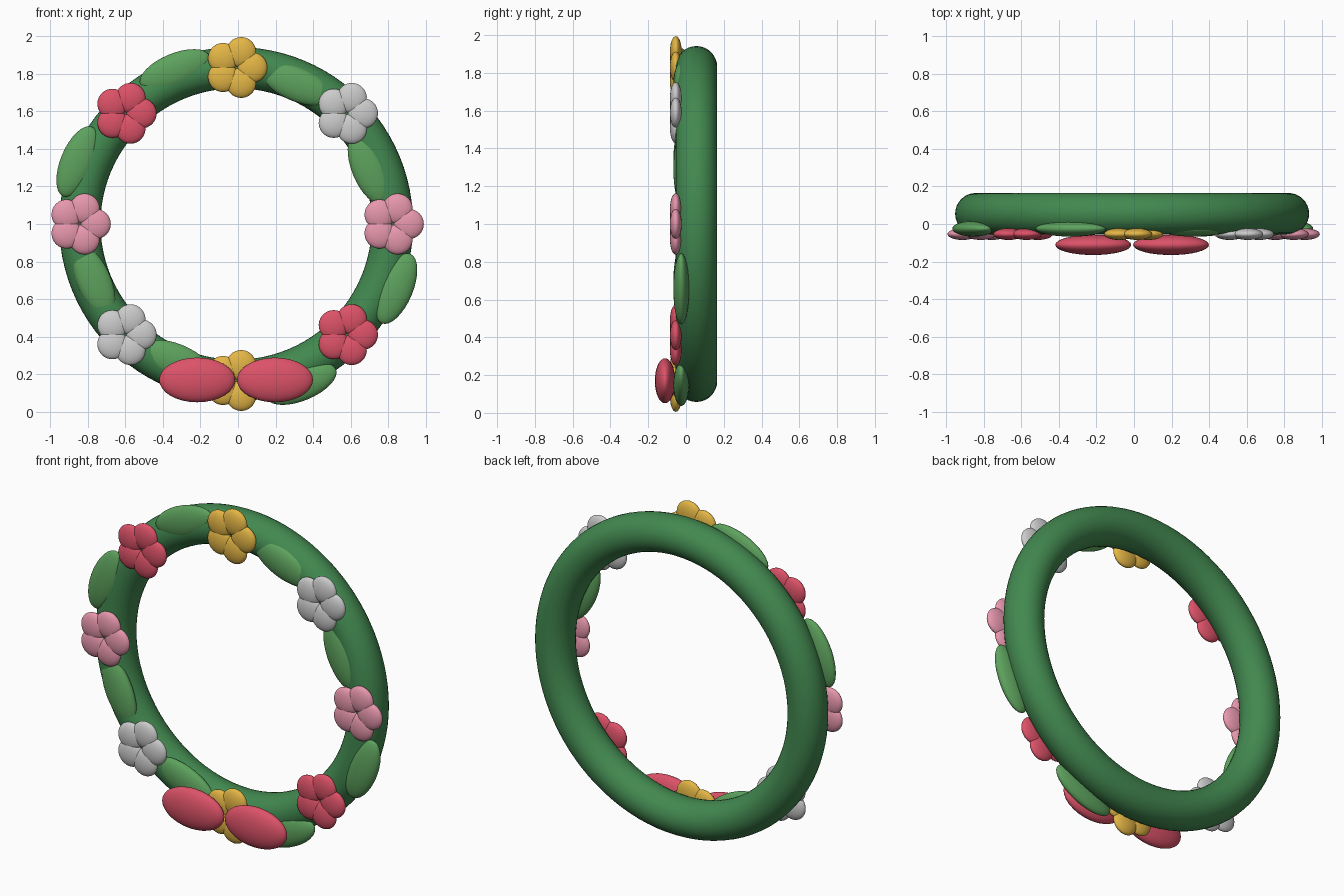
import bpy
from math import sin, cos, pi, radians

if "Cube" in bpy.data.objects:
    bpy.data.objects.remove(bpy.data.objects["Cube"])

CX, CZ, RING = -0.01, 1.0, 0.833


def material(name, rgb):
    m = bpy.data.materials.new(name)
    m.diffuse_color = (*rgb, 1)
    m.use_nodes = True
    m.node_tree.nodes["Principled BSDF"].inputs["Base Color"].default_value = m.diffuse_color
    return m


MATS = {
    "vine": material("vine_green", (0.055, 0.25, 0.08)),
    "leaf": material("leaf_green", (0.11, 0.36, 0.11)),
    "gold": material("gold", (0.78, 0.47, 0.06)),
    "red": material("red", (0.72, 0.085, 0.14)),
    "pink": material("pink", (0.80, 0.31, 0.42)),
}


def finish(name, mat):
    ob = bpy.context.object
    ob.name = name
    if mat in MATS:
        ob.data.materials.append(MATS[mat])
    bpy.ops.object.shade_smooth()
    return ob


def ellipsoid(name, loc, size, mat, turn=0.0):
    # turn is counter-clockwise as seen from the front
    bpy.ops.mesh.primitive_uv_sphere_add(segments=32, ring_count=16, radius=1,
                                         location=loc, rotation=(0, -turn, 0))
    bpy.context.object.scale = size
    return finish(name, mat)


def on_ring(angle, r, y):
    return (CX + r * cos(angle), y, CZ + r * sin(angle))


# Wreath ring
bpy.ops.mesh.primitive_torus_add(major_radius=RING - 0.001, minor_radius=0.11,
                                 major_segments=96, minor_segments=32,
                                 location=(CX, 0.055, CZ), rotation=(pi / 2, 0, 0))
finish("wreath_ring", "vine")

# Five-petal flowers, colours repeat around the ring
for i, colour in enumerate(["pink", "white", "gold", "red"] * 2):
    x, y, z = on_ring(i * pi / 4, RING, -0.054)
    for p in range(5):
        a = p * 2 * pi / 5
        ellipsoid(f"flower_{i}_petal_{p}", (x + 0.086 * cos(a), y, z + 0.086 * sin(a)),
                  (0.08, 0.031, 0.08), colour, a)

# Leaves between the flowers: (angle, distance from ring centre)
leaves = [(22.5, 0.765), (66.5, 0.81), (111.7, 0.88), (158.5, 0.907),
          (202, 0.815), (246.5, 0.795), (292.2, 0.918), (338, 0.918)]
for i, (deg, r) in enumerate(leaves):
    ellipsoid(f"leaf_{i}", on_ring(radians(deg), r, -0.025), (0.2, 0.042, 0.09),
              "leaf", radians(22.5 + 45 * i) + pi / 2)

# Bow loops at the bottom
for side, name in ((-1, "left"), (1, "right")):
    ellipsoid(f"bow_loop_{name}", (CX + side * 0.207, -0.111, 0.17),
              (0.202, 0.054, 0.119), "red")
